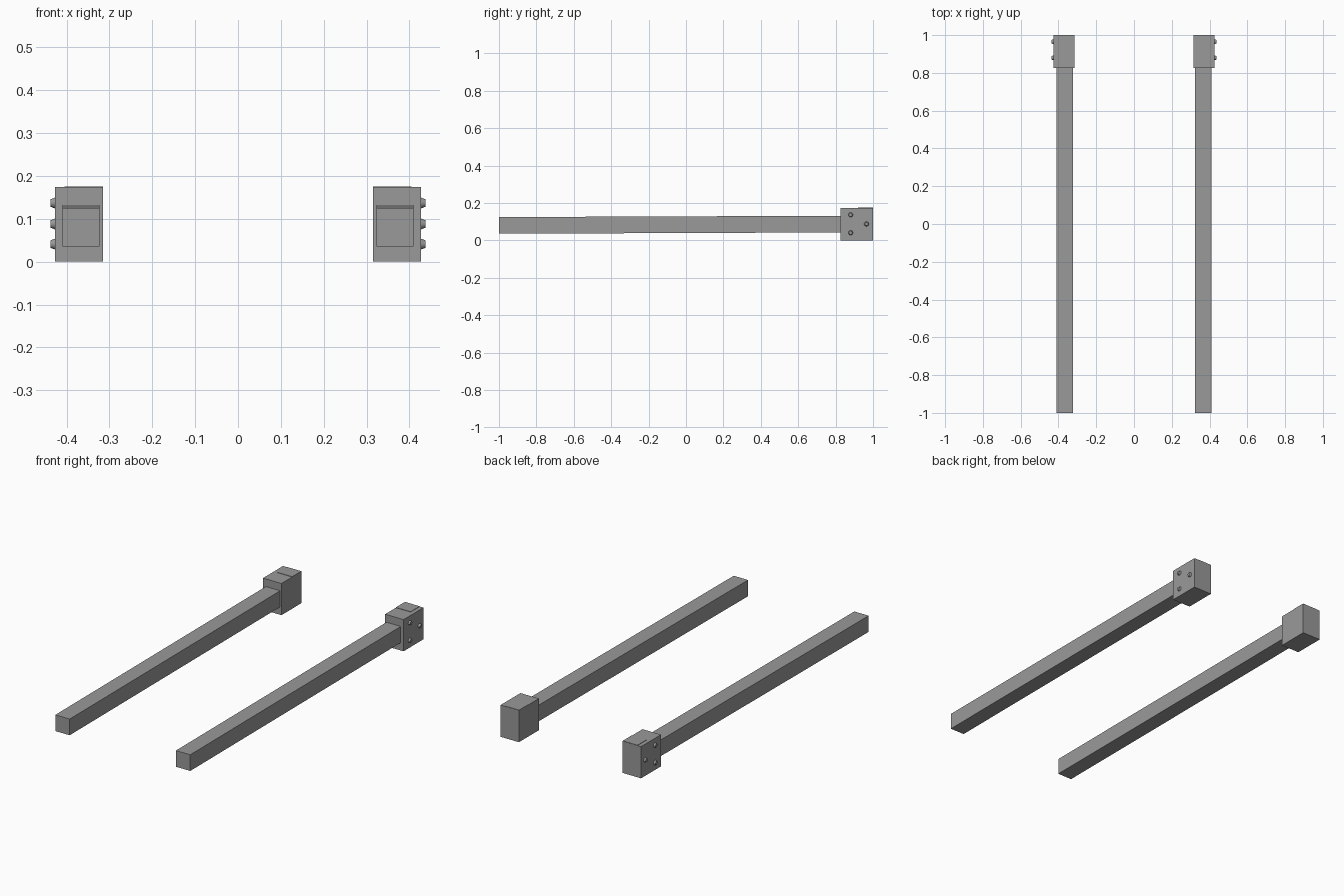
import bpy, math
from mathutils import Matrix

cube = bpy.data.objects.get("Cube")
if cube:
    bpy.data.objects.remove(cube, do_unlink=True)

grey = bpy.data.materials.new("mid_grey")
grey.use_nodes = True
colour = (0.32, 0.32, 0.32, 1)
grey.diffuse_color = colour
grey.node_tree.nodes["Principled BSDF"].inputs["Base Color"].default_value = colour


def finish(name):
    obj = bpy.context.object
    obj.name = name
    obj.data.materials.append(grey)
    return obj


def box(name, lo, hi):
    bpy.ops.mesh.primitive_cube_add(size=1)
    obj = finish(name)
    size = [b - a for a, b in zip(lo, hi)]
    middle = [(a + b) / 2 for a, b in zip(lo, hi)]
    obj.data.transform(Matrix.Translation(middle) @ Matrix.Diagonal((*size, 1)))
    return obj


for side, s in (("left", 1), ("right", -1)):
    def span(a, b):
        return sorted((s * a, s * b))

    # Square rail, dropping slightly towards the front
    x0, x1 = span(0.323, 0.41)
    rail = box(side + "_rail", (x0, -1, 0.036), (x1, 0.84, 0.125))
    for v in rail.data.vertices:
        if v.co.y > 0:
            v.co.z += 0.007

    # Mounting block with a thin cap on its top
    x0, x1 = span(0.315, 0.427)
    box(side + "_mounting_block", (x0, 0.827, 0), (x1, 1, 0.174))
    x0, x1 = span(0.315, 0.405)
    box(side + "_block_cap", (x0, 0.92, 0.172), (x1, 0.999, 0.176))

    # Tapered bolt heads on the outer face
    for i, (y, z) in enumerate(((0.88, 0.137), (0.88, 0.041), (0.965, 0.088))):
        bpy.ops.mesh.primitive_cone_add(
            vertices=12, radius1=0.014, radius2=0.009, depth=0.014,
            location=(s * 0.43, y, z), rotation=(0, s * math.pi / 2, 0))
        finish(f"{side}_bolt_{i + 1}")
        bpy.ops.object.shade_smooth_by_angle(angle=math.radians(35))
